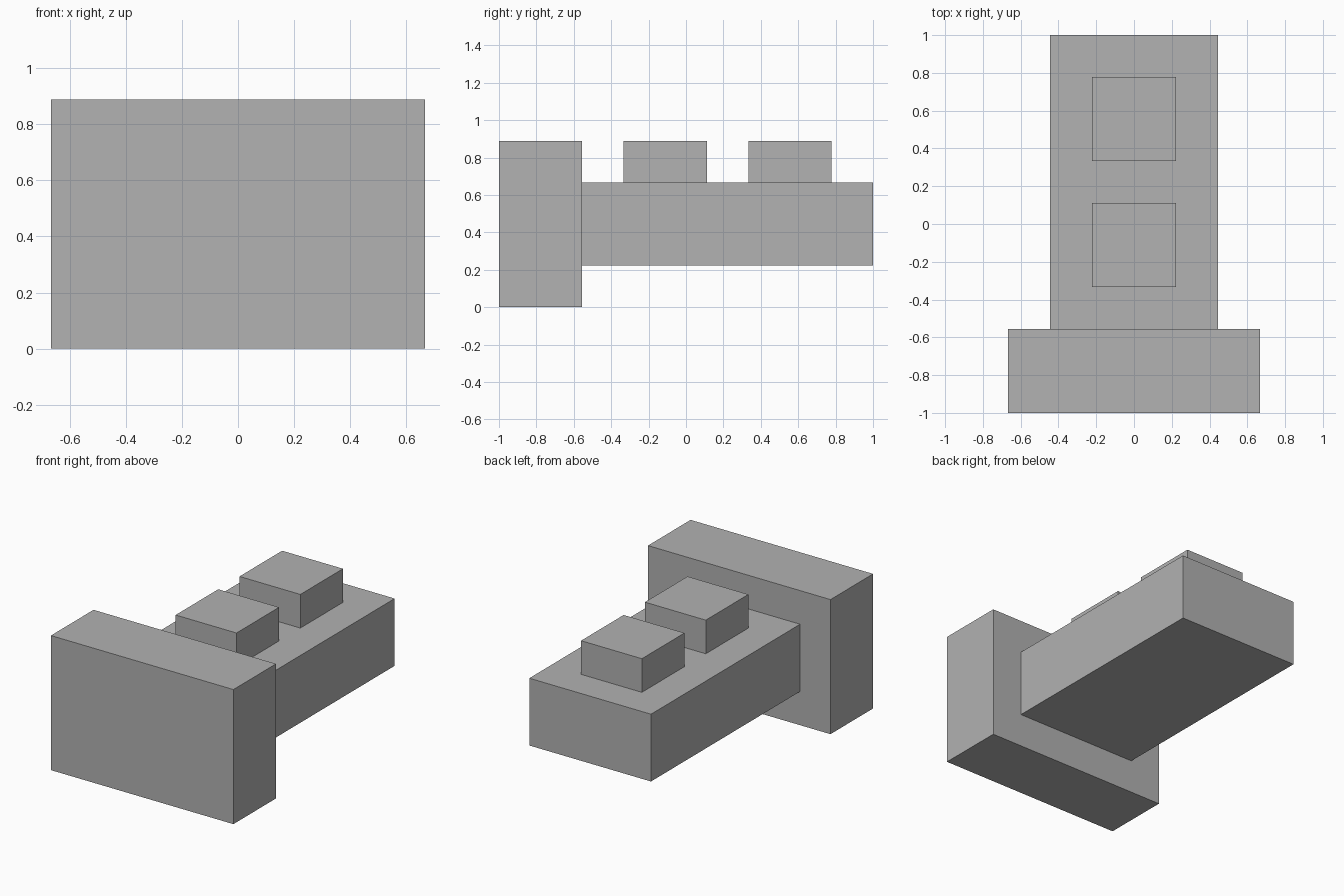
import bpy
from mathutils import Vector

cube = bpy.data.objects.get("Cube")
if cube:
    bpy.data.objects.remove(cube, do_unlink=True)

UNIT = 2 / 9  # the model is nine units long

grey = bpy.data.materials.new("plain grey")
grey.use_nodes = True
colour = (0.445, 0.445, 0.445, 1)
grey.diffuse_color = colour
grey.node_tree.nodes["Principled BSDF"].inputs["Base Color"].default_value = colour


def block(name, width, y_range, z_range):
    """Box centred on x, spanning y and z ranges in units from front and floor."""
    (y0, y1), (z0, z1) = y_range, z_range
    centre = Vector((0, (y0 + y1) / 2 - 4.5, (z0 + z1) / 2)) * UNIT
    bpy.ops.mesh.primitive_cube_add(size=1, location=centre)
    obj = bpy.context.object
    obj.name = name
    obj.scale = Vector((width, y1 - y0, z1 - z0)) * UNIT
    bpy.ops.object.transform_apply(location=False, rotation=False, scale=True)
    obj.data.materials.append(grey)
    return obj


# Wide upright plate at the front
block("front_plate", 6, (0, 2), (0, 4))

# Long body reaching back from the plate
block("body", 4, (2, 9), (1, 3))

# Two square knobs on top of the body
for name, start in (("front_knob", 3), ("back_knob", 6)):
    block(name, 2, (start, start + 2), (3, 4))
